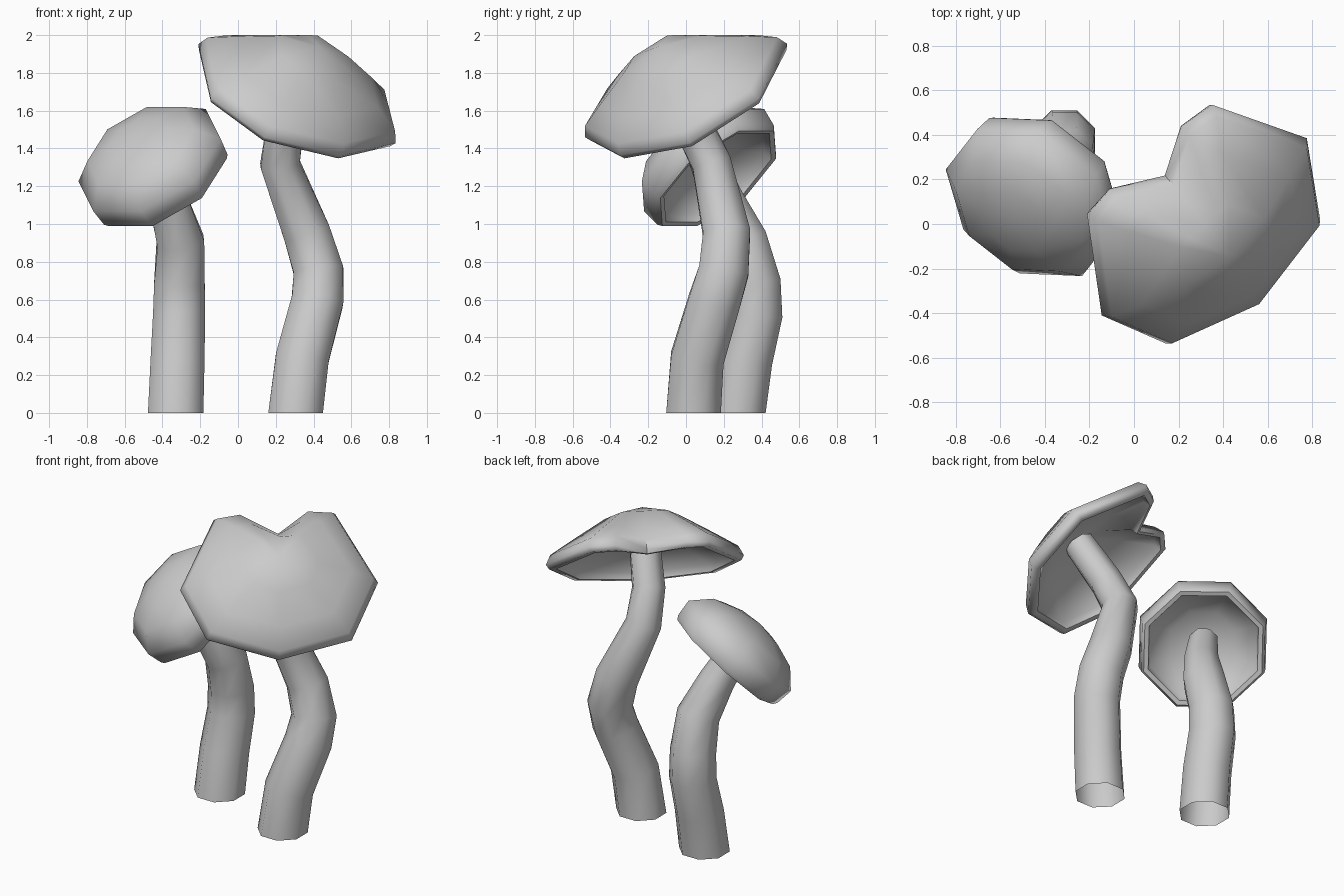
import bpy, bmesh, math
from mathutils import Vector

if "Cube" in bpy.data.objects:
    bpy.data.objects.remove(bpy.data.objects["Cube"])


def finish(bm, name):
    bmesh.ops.recalc_face_normals(bm, faces=bm.faces)
    me = bpy.data.meshes.new(name)
    bm.to_mesh(me)
    bm.free()
    ob = bpy.data.objects.new(name, me)
    bpy.context.collection.objects.link(ob)
    bpy.ops.object.select_all(action='DESELECT')
    ob.select_set(True)
    bpy.context.view_layer.objects.active = ob
    bpy.ops.object.shade_smooth_by_angle(angle=math.radians(65))
    return ob


def bridge(bm, a, b):
    n = len(a)
    for i in range(n):
        bm.faces.new((a[i], a[(i + 1) % n], b[(i + 1) % n], b[i]))


def stem(name, path, sides=8):
    """Octagonal tube along (x, y, z, radius) points, open at the foot."""
    bm = bmesh.new()
    pts = [Vector(p[:3]) for p in path]
    rings = []
    for i, p in enumerate(pts):
        if i == 0:
            t = Vector((0, 0, 1))
        else:
            t = (p - pts[i - 1]).normalized()
            if i + 1 < len(pts):
                t = (t + (pts[i + 1] - p).normalized()).normalized()
        u = Vector((0, 1, 0)).cross(t).normalized()
        v = t.cross(u)
        r = path[i][3] * 1.08
        ring = []
        for k in range(sides):
            a = math.tau * (k + 0.5) / sides
            ring.append(bm.verts.new(p + r * (math.cos(a) * u + math.sin(a) * v)))
        rings.append(ring)
    for a, b in zip(rings, rings[1:]):
        bridge(bm, a, b)
    bm.faces.new(rings[-1])
    return finish(bm, name)


def cap(name, centre, normal, rim, profile, under, notch=None):
    """Dome and hollow underside: scaled copies of the rim outline.
    The notch corner fades out towards the crown of the dome."""
    bm = bmesh.new()
    c, n = Vector(centre), Vector(normal).normalized()
    top = bm.verts.new(c + n * profile[0][1])
    rings = []
    for j, (s, h) in enumerate(profile[1:]):
        ring = []
        for i, p in enumerate(rim):
            f = s
            if i == notch and j < 2:
                f = (0.55, 0.8)[j]
            ring.append(bm.verts.new(c + f * (p - c) + h * n))
        rings.append(ring)
    bottom = bm.verts.new(c + n * under)
    for a, b in zip(rings, rings[1:]):
        bridge(bm, a, b)
    for tip, ring in ((top, rings[0]), (bottom, rings[-1])):
        for i in range(len(ring)):
            bm.faces.new((tip, ring[i], ring[(i + 1) % len(ring)]))
    return finish(bm, name)


# stems
stem("tall_stem", [(0.305, 0.04, 0, 0.145), (0.34, 0.06, 0.29, 0.141),
                   (0.42, 0.15, 0.59, 0.137), (0.427, 0.2, 0.75, 0.132),
                   (0.365, 0.215, 0.95, 0.125), (0.222, 0.135, 1.32, 0.104),
                   (0.25, 0.04, 1.52, 0.098), (0.37, -0.08, 1.8, 0.09)])
stem("short_stem", [(-0.33, 0.275, 0, 0.147), (-0.32, 0.315, 0.28, 0.143),
                    (-0.312, 0.373, 0.52, 0.138), (-0.31, 0.368, 0.69, 0.134),
                    (-0.305, 0.305, 0.91, 0.125), (-0.37, 0.2, 1.12, 0.104),
                    (-0.47, 0.1, 1.35, 0.085)])

# big cap: flat tilted rim outline with a notch bitten out of the back
centre = Vector((0.3, 0.0, 1.68))
normal = Vector((0.395, -0.45, 0.806)).normalized()
outline = [(-0.21, 0.04), (-0.145, -0.41), (0.14, -0.535), (0.55, -0.35),
           (0.835, 0.02), (0.775, 0.385), (0.35, 0.535), (0.22, 0.44),
           (0.145, 0.21), (-0.11, 0.15)]
rim = []
for x, y in outline:
    dx, dy = x - centre.x, y - centre.y
    rim.append(Vector((x, y, centre.z - (normal.x * dx + normal.y * dy) / normal.z)))
cap("big_cap", centre, normal, rim,
    [(0, 0.325), (0.38, 0.265), (0.72, 0.145), (0.95, 0.06), (1, 0.0),
     (0.97, -0.03), (0.9, -0.03), (0.88, 0.015), (0.5, 0.12)], 0.19, notch=8)

# small cap: octagon, widest above its lip, tilted to the front left
centre = Vector((-0.468, 0.096, 1.338))
normal = Vector((-0.43, -0.55, 0.715)).normalized()
e1 = Vector((0, 0, 1)).cross(normal).normalized()
e2 = normal.cross(e1)
rim = []
for k in range(8):
    a = math.tau * (k + 0.5) / 8
    rim.append(centre + 0.42 * (math.cos(a) * e1 + math.sin(a) * e2))
cap("small_cap", centre, normal, rim,
    [(0, 0.185), (0.4, 0.16), (0.75, 0.11), (1, 0.0), (0.97, -0.11),
     (0.93, -0.135), (0.86, -0.13), (0.83, -0.08), (0.5, 0.0)], 0.06)
